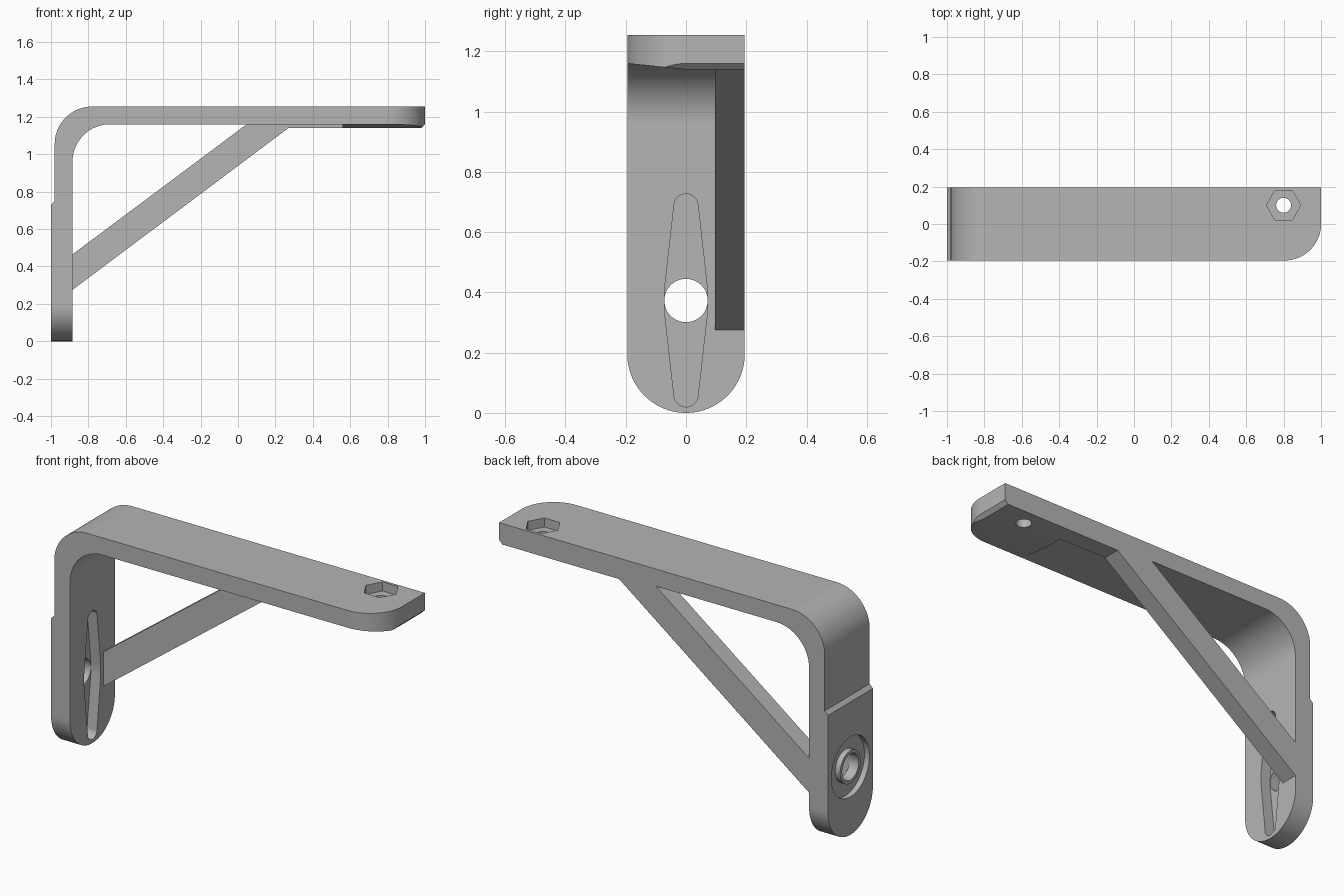
import bpy
import bmesh
from math import cos, sin, pi, radians
from mathutils import Vector

if "Cube" in bpy.data.objects:
    bpy.data.objects.remove(bpy.data.objects["Cube"], do_unlink=True)

GREY = (0.46, 0.46, 0.46, 1)
mat = bpy.data.materials.new("plain grey")
mat.use_nodes = True
mat.diffuse_color = GREY
mat.node_tree.nodes["Principled BSDF"].inputs["Base Color"].default_value = GREY

HALF = 0.195          # half of the bracket width
HUB_Z = 0.373         # height of the hub hole
BOLT = (0.8, 0.1)     # bolt position on the arm


def arc(cx, cy, r, start, end, n=20):
    """Points along an arc, angles in degrees."""
    angles = [radians(start + (end - start) * i / n) for i in range(n + 1)]
    return [(cx + r * cos(a), cy + r * sin(a)) for a in angles]


def circle(cx, cy, r, n=48):
    return arc(cx, cy, r, 0, 360, n)[:-1]


def prism(name, outline, axis, lo, hi):
    """Extrude a 2D outline along an axis; the outline uses the other two axes in order."""
    def place(p, d):
        co = list(p)
        co.insert("xyz".index(axis), d)
        return Vector(co)
    bm = bmesh.new()
    base = bm.faces.new([bm.verts.new(place(p, lo)) for p in outline])
    top = bmesh.ops.extrude_face_region(bm, geom=[base])["geom"]
    shift = place((0, 0), hi - lo)
    bmesh.ops.translate(bm, vec=shift, verts=[v for v in top if isinstance(v, bmesh.types.BMVert)])
    bmesh.ops.recalc_face_normals(bm, faces=bm.faces)
    mesh = bpy.data.meshes.new(name)
    bm.to_mesh(mesh)
    bm.free()
    mesh.materials.append(mat)
    ob = bpy.data.objects.new(name, mesh)
    bpy.context.collection.objects.link(ob)
    return ob


def combine(target, tool, operation):
    """Apply a boolean and discard the tool."""
    tool.hide_render = True
    mod = target.modifiers.new(tool.name, "BOOLEAN")
    mod.operation, mod.solver, mod.object = operation, "EXACT", tool
    bpy.context.view_layer.objects.active = target
    bpy.ops.object.modifier_apply(modifier=mod.name)
    bpy.data.objects.remove(tool, do_unlink=True)


# Bent strip: thicker mounting plate below, rounded elbow, long arm
strip = ([(-1, -0.1), (-0.885, -0.1)]
         + arc(-0.685, 0.96, 0.2, 180, 90)
         + [(1.1, 1.16), (1.1, 1.255)]
         + arc(-0.78, 1.055, 0.2, 90, 180)
         + [(-0.98, 0.75), (-1, 0.73)])
bracket = prism("bracket", strip, "y", -0.3, 0.3)

# Diagonal brace running into a thin rib under the arm
brace = [(-0.95, 0.416), (0.1, 1.2), (1.05, 1.2), (1.05, 1.14), (0.27, 1.14), (-0.95, 0.226)]
combine(bracket, prism("brace", brace, "y", 0.097, 0.3), "UNION")

# Wedge pad under the end of the arm
pad = [(-0.25, 1.1656), (0, 1.14), (0.25, 1.14), (0.25, 1.2), (-0.25, 1.2)]
combine(bracket, prism("end_pad", pad, "x", 0.56, 1.07), "UNION")

# Trim to the rounded plate bottom and the rounded arm corner
side = arc(0, HALF, HALF, 180, 360, 40) + [(HALF, 1.4), (-HALF, 1.4)]
combine(bracket, prism("side_trim", side, "x", -1.2, 1.2), "INTERSECT")
plan = [(-1.2, -0.25), (1 - HALF, -0.25)] + arc(1 - HALF, 0, HALF, -90, 0) + [(1, 0.25), (-1.2, 0.25)]
combine(bracket, prism("plan_trim", plan, "z", -0.2, 1.4), "INTERSECT")
chamfer = [(0.96, 1.12), (1.05, 1.12), (1.05, 1.21)]
combine(bracket, prism("chamfer_cutter", chamfer, "y", -0.3, 0.3), "DIFFERENCE")

# Tapered slot on the inner face of the plate
slot = (arc(0, 0.687, 0.04, 0, 180) + [(-0.072, HUB_Z + 0.03), (-0.072, HUB_Z - 0.03)]
        + arc(0, 0.06, 0.04, 180, 360) + [(0.072, HUB_Z - 0.03), (0.072, HUB_Z + 0.03)])
combine(bracket, prism("slot_cutter", slot, "x", -0.945, -0.85), "DIFFERENCE")

# Round recess on the outer face with a ring left standing, then the hub hole
recess = prism("recess_cutter", circle(0, HUB_Z, 0.165), "x", -1.1, -0.97)
combine(recess, prism("ring_core", circle(0, HUB_Z, 0.09), "x", -1.2, -0.9), "DIFFERENCE")
combine(bracket, recess, "DIFFERENCE")
combine(bracket, prism("hub_hole", circle(0, HUB_Z, 0.072), "x", -1.2, -0.8), "DIFFERENCE")

# Hexagonal nut pocket and bolt hole in the arm
combine(bracket, prism("nut_pocket", circle(*BOLT, 0.092, 6), "z", 1.205, 1.4), "DIFFERENCE")
combine(bracket, prism("bolt_hole", circle(*BOLT, 0.04, 32), "z", 1, 1.4), "DIFFERENCE")

# Smooth curves with crisp edges and flat planes
bpy.ops.object.select_all(action="DESELECT")
bracket.select_set(True)
bpy.context.view_layer.objects.active = bracket
bpy.ops.object.shade_smooth_by_angle(angle=radians(25))
weighted = bracket.modifiers.new("flat_planes", "WEIGHTED_NORMAL")
weighted.keep_sharp = True
